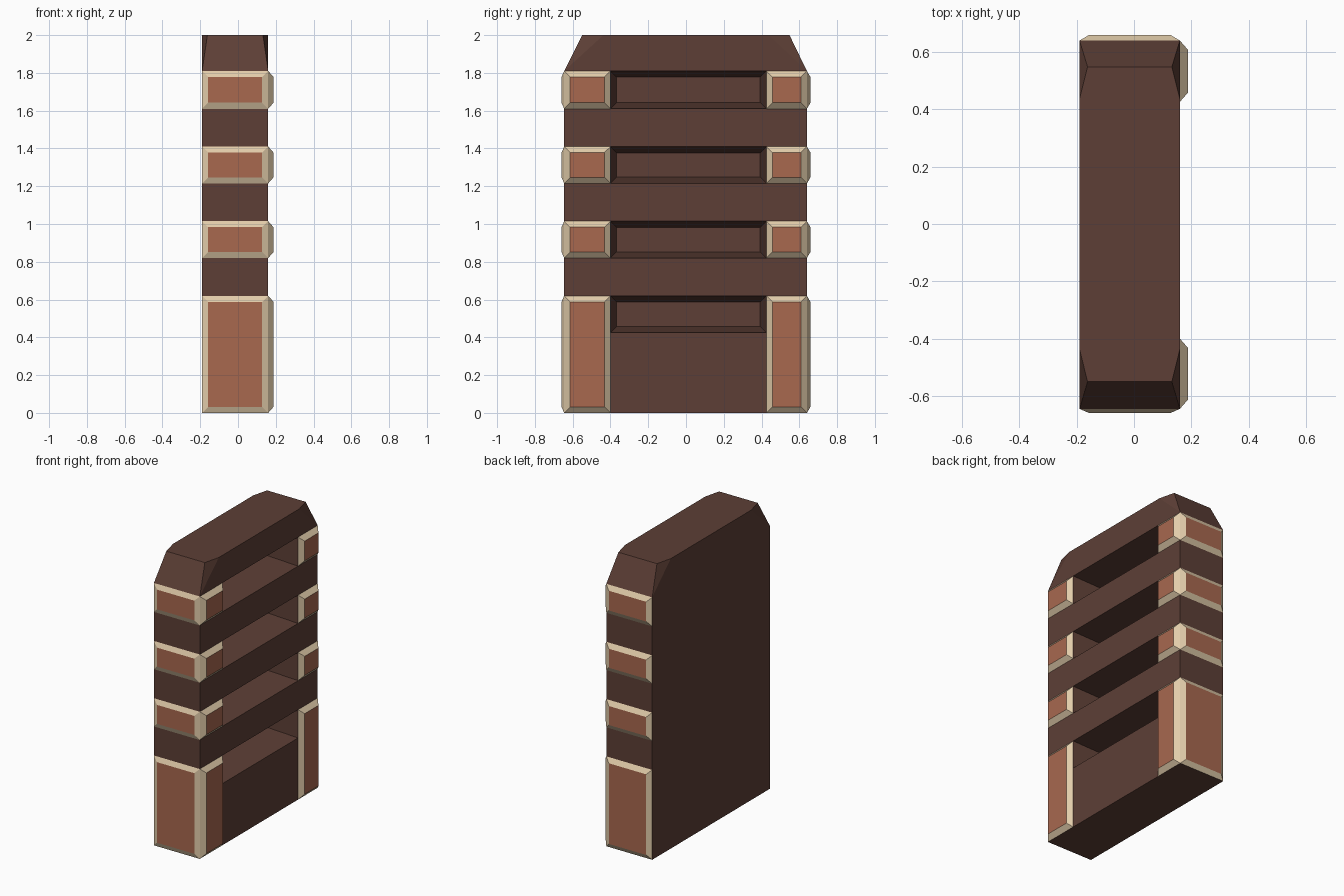
import bpy, bmesh
from mathutils import Vector

if "Cube" in bpy.data.objects:
    bpy.data.objects.remove(bpy.data.objects["Cube"], do_unlink=True)


def material(name, rgb):
    mat = bpy.data.materials.new(name)
    mat.use_nodes = True
    linear = [((c / 255 + 0.055) / 1.055) ** 2.4 for c in rgb] + [1]
    mat.diffuse_color = linear
    mat.node_tree.nodes["Principled BSDF"].inputs["Base Color"].default_value = linear
    return mat


BROWN = material("dark brown", (93, 63, 54))
BRICK = material("brick red", (168, 104, 79))
TAN = material("tan", (226, 204, 170))

X0, X1 = -0.19, 0.16        # back wall and open face
Y0, Y1 = -0.645, 0.64       # front and rear ends
SLOT_Y = (-0.40, 0.426)
LEVELS = [(0.425, 0.62), (0.82, 1.015), (1.215, 1.41), (1.61, 1.81)]


def make_object(name, points, mats):
    """Convex solid through the given points."""
    bm = bmesh.new()
    verts = [bm.verts.new(p) for p in points]
    bmesh.ops.convex_hull(bm, input=verts)
    bmesh.ops.dissolve_limit(bm, angle_limit=0.01, verts=bm.verts[:], edges=bm.edges[:])
    bmesh.ops.recalc_face_normals(bm, faces=bm.faces[:])
    mesh = bpy.data.meshes.new(name)
    bm.to_mesh(mesh)
    bm.free()
    for m in mats:
        mesh.materials.append(m)
    obj = bpy.data.objects.new(name, mesh)
    bpy.context.collection.objects.link(obj)
    return obj


def frustum(name, axis, start, end, across, zs, inset, mats):
    """Block tapering from start to end along an axis (0 = x, 1 = y)."""
    points = []
    for depth, d in ((start, 0), (end, inset)):
        for a in (across[0] + d, across[1] - d):
            for z in (zs[0] + d, zs[1] - d):
                points.append((depth, a, z) if axis == 0 else (a, depth, z))
    return make_object(name, points, mats)


def plate(name, axis, start, end, across, zs):
    """Bevelled plate: tan slopes around a brick outer face."""
    obj = frustum(name, axis, start, end, across, zs, 0.032, [TAN, BRICK])
    out = Vector((0, 0, 0))
    out[axis] = 1 if end > start else -1
    for face in obj.data.polygons:
        face.material_index = int(face.normal.dot(out) > 0.99)


# Body: slab with sloped upper ends and clipped corners
outline = [(x, y, z) for x in (X0, X1) for y in (Y0, Y1) for z in (0, 1.81)]
outline += [(x, y, 2) for x in (X0 + 0.028, X1 - 0.028) for y in (-0.55, 0.548)]
outline += [(x, y, 2) for x in (X0, X1) for y in (-0.437, 0.437)]
body = make_object("body", outline, [BROWN])

# Tapered slots cut into the open face
for i, zs in enumerate(LEVELS):
    cutter = frustum(f"slot_cutter_{i + 1}", 0, X1, X1 - 0.3, SLOT_Y, zs, 0.033, [BROWN])
    # continue the mouth slightly past the surface
    for v in cutter.data.vertices:
        if v.co.x > X1 - 0.01:
            v.co.x += 0.002
    cutter.hide_render = True
    cutter.hide_viewport = True
    cut = body.modifiers.new(cutter.name, "BOOLEAN")
    cut.operation = "DIFFERENCE"
    cut.solver = "EXACT"
    cut.object = cutter

# Bake the cuts and drop the cutters
bpy.context.view_layer.update()
cut_mesh = bpy.data.meshes.new_from_object(body.evaluated_get(bpy.context.evaluated_depsgraph_get()))
body.modifiers.clear()
body.data = cut_mesh
for obj in [o for o in bpy.data.objects if o.name.startswith("slot_cutter")]:
    bpy.data.objects.remove(obj, do_unlink=True)

# Corner plates: a tall one at the base, a short one on each level above
for i, zs in enumerate(LEVELS):
    zs = (0 if i == 0 else zs[0], zs[1])
    n = i + 1
    plate(f"front_plate_{n}", 1, Y0, Y0 - 0.014, (X0, X1), zs)
    plate(f"rear_plate_{n}", 1, Y1, Y1 + 0.019, (X0, X1), zs)
    plate(f"left_front_plate_{n}", 0, X1, X1 + 0.028, (Y0, SLOT_Y[0]), zs)
    plate(f"left_rear_plate_{n}", 0, X1, X1 + 0.028, (SLOT_Y[1], Y1), zs)
